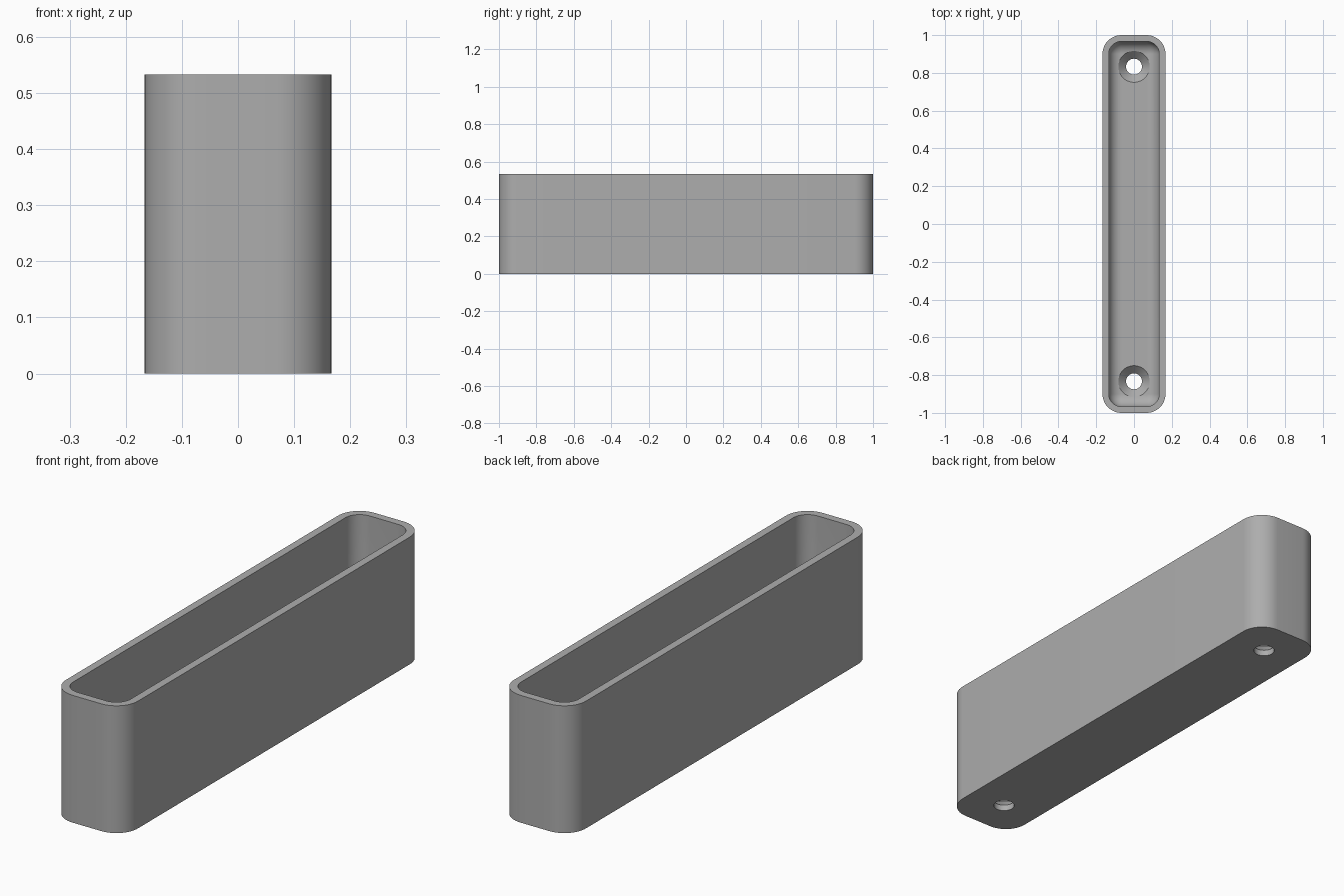
import bpy, bmesh
from math import sin, cos, pi, radians

if "Cube" in bpy.data.objects:
    bpy.data.objects.remove(bpy.data.objects["Cube"])

HX, HY, H = 0.1667, 1.0, 0.533      # outer half sizes and height
R, WALL, FLOOR = 0.1, 0.0333, 0.0667  # corner radius, wall and floor thickness
HOLE_Y, HOLE_R, SINK_R = 0.833, 0.042, 0.083
SEG = 12

grey = bpy.data.materials.new("plain_grey")
grey.use_nodes = True
colour = (0.42, 0.42, 0.42, 1)
grey.diffuse_color = colour
grey.node_tree.nodes["Principled BSDF"].inputs["Base Color"].default_value = colour


def ring(bm, inset, z):
    """Rounded rectangle of vertices, offset inward from the outer outline."""
    r = R - inset
    verts = []
    for k, (sx, sy) in enumerate([(1, 1), (-1, 1), (-1, -1), (1, -1)]):
        for i in range(SEG + 1):
            a = (k + i / SEG) * pi / 2
            verts.append(bm.verts.new((sx * (HX - R) + r * cos(a),
                                       sy * (HY - R) + r * sin(a), z)))
    return verts


def bridge(bm, lower, upper):
    n = len(lower)
    for i in range(n):
        j = (i + 1) % n
        bm.faces.new((lower[i], lower[j], upper[j], upper[i]))


def finish(bm, name):
    bmesh.ops.remove_doubles(bm, verts=bm.verts, dist=1e-4)
    bmesh.ops.recalc_face_normals(bm, faces=bm.faces)
    mesh = bpy.data.meshes.new(name)
    bm.to_mesh(mesh)
    bm.free()
    mesh.materials.append(grey)
    obj = bpy.data.objects.new(name, mesh)
    bpy.context.collection.objects.link(obj)
    return obj


# Tray: outer wall, rim, inner wall, rounded floor edge, floor
fillet = R - WALL
profile = [(0, 0), (0, H), (WALL, H)]
for i in range(SEG + 1):
    a = i / SEG * pi / 2
    profile.append((WALL + fillet * (1 - cos(a)), FLOOR + fillet * (1 - sin(a))))
bm = bmesh.new()
rings = [ring(bm, inset, z) for inset, z in profile]
for a, b in zip(rings, rings[1:]):
    bridge(bm, a, b)
bm.faces.new(rings[0])
bm.faces.new(rings[-1])
tray = finish(bm, "tray")


# Countersunk screw holes, cut through the floor near both ends
def screw_cutter(y):
    bm = bmesh.new()
    n = 48
    sections = [(HOLE_R, -0.05), (HOLE_R, FLOOR - (SINK_R - HOLE_R)),
                (SINK_R, FLOOR), (SINK_R, FLOOR + 0.1)]
    loops = [[bm.verts.new((r * cos(2 * pi * i / n), y + r * sin(2 * pi * i / n), z))
              for i in range(n)] for r, z in sections]
    for a, b in zip(loops, loops[1:]):
        bridge(bm, a, b)
    bm.faces.new(loops[0])
    bm.faces.new(loops[-1])
    cutter = finish(bm, "screw_hole_cutter")
    cutter.hide_render = True
    return cutter


bpy.context.view_layer.objects.active = tray
tray.select_set(True)
for side in (-1, 1):
    cutter = screw_cutter(side * HOLE_Y)
    mod = tray.modifiers.new("screw_hole", "BOOLEAN")
    mod.operation = "DIFFERENCE"
    mod.solver = "EXACT"
    mod.object = cutter
    bpy.ops.object.modifier_apply(modifier=mod.name)
    bpy.data.objects.remove(cutter)

bpy.ops.object.shade_smooth_by_angle(angle=radians(30))
